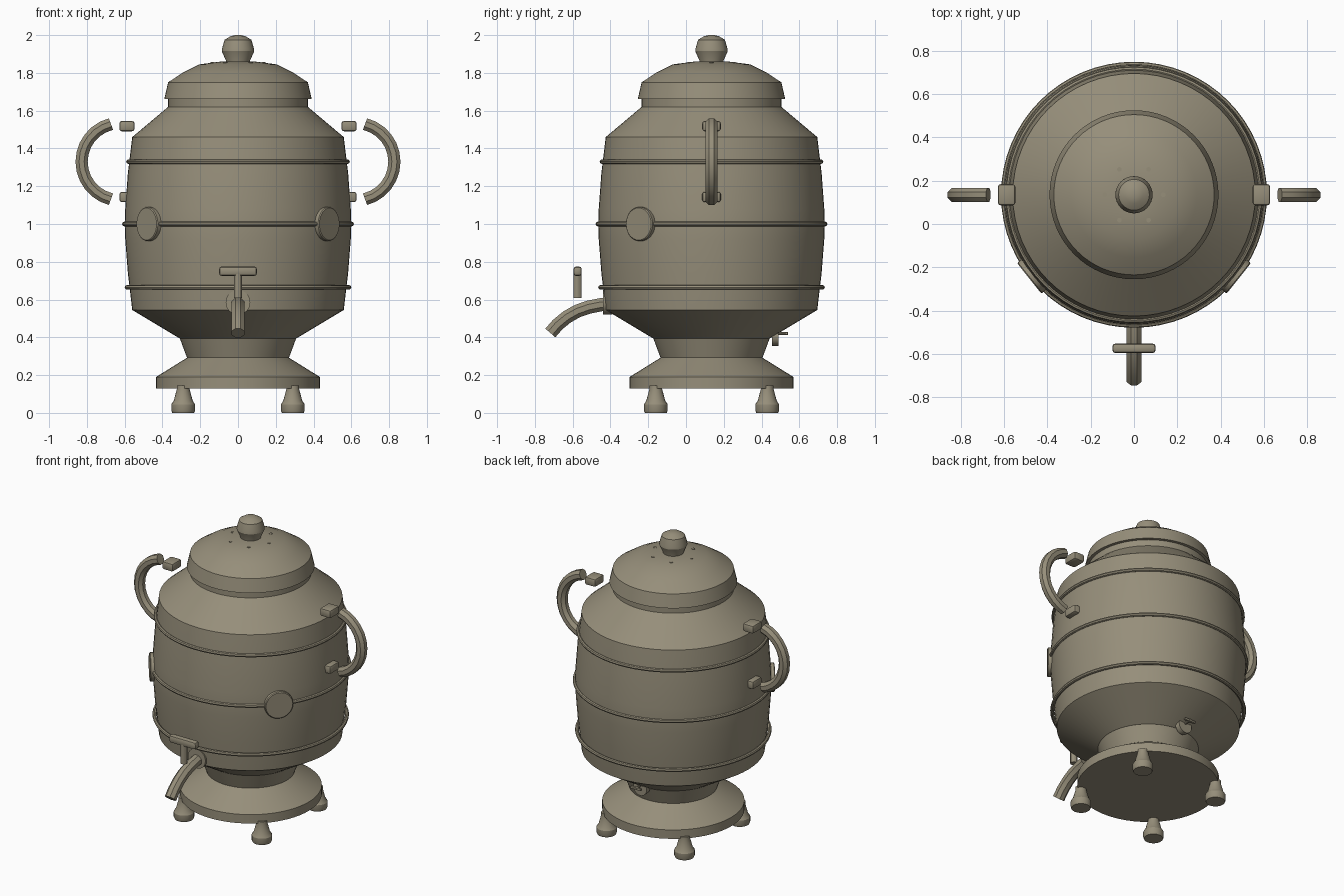
import bpy, bmesh, math
from mathutils import Vector, Matrix

if "Cube" in bpy.data.objects:
    bpy.data.objects.remove(bpy.data.objects["Cube"])

CY = 0.135  # vessel axis in y
mat = bpy.data.materials.new("aged pewter")
mat.diffuse_color = (0.305, 0.272, 0.195, 1)
mat.use_nodes = True
mat.node_tree.nodes["Principled BSDF"].inputs["Base Color"].default_value = mat.diffuse_color


def finish(name, bm, angle=30):
    bmesh.ops.recalc_face_normals(bm, faces=bm.faces)
    me = bpy.data.meshes.new(name)
    bm.to_mesh(me)
    bm.free()
    me.materials.append(mat)
    ob = bpy.data.objects.new(name, me)
    bpy.context.collection.objects.link(ob)
    bpy.ops.object.select_all(action='DESELECT')
    ob.select_set(True)
    bpy.context.view_layer.objects.active = ob
    bpy.ops.object.shade_smooth_by_angle(angle=math.radians(angle))
    return ob


def skin(bm, rings, closed=False):
    """Join rings of vertices, capping the ends unless closed."""
    n = len(rings[0])
    pairs = list(zip(rings, rings[1:])) + ([(rings[-1], rings[0])] if closed else [])
    for a, b in pairs:
        for i in range(n):
            j = (i + 1) % n
            bm.faces.new((a[i], a[j], b[j], b[i]))
    if not closed:
        bm.faces.new(rings[0])
        bm.faces.new(rings[-1])


def lathe(name, profile, loc=(0, CY, 0), n=64, rot=None, closed=False):
    """Turn (radius, height) points about z; rot re-aims the axis."""
    bm = bmesh.new()
    rings = [[bm.verts.new((r * math.cos(2 * math.pi * i / n),
                            r * math.sin(2 * math.pi * i / n), z))
              for i in range(n)] for r, z in profile]
    skin(bm, rings, closed)
    m = Matrix.Translation(loc)
    if rot is not None:
        m = m @ Vector(rot).to_track_quat('Z', 'Y').to_matrix().to_4x4()
    bm.transform(m)
    return finish(name, bm)


def tube(name, pts, radius, side, n=8):
    """Sweep a round section along a planar path; side is the plane normal."""
    bm = bmesh.new()
    pts = [Vector(p) for p in pts]
    side = Vector(side)
    rings = []
    for k, p in enumerate(pts):
        t = (pts[min(k + 1, len(pts) - 1)] - pts[max(k - 1, 0)]).normalized()
        u = t.cross(side)
        rings.append([bm.verts.new(p + radius * (math.cos(a) * u + math.sin(a) * side))
                      for a in [2 * math.pi * (i + 0.5) / n for i in range(n)]])
    skin(bm, rings)
    return finish(name, bm)


def box(name, loc, size, bevel):
    bm = bmesh.new()
    bmesh.ops.create_cube(bm, size=1)
    bm.transform(Matrix.Translation(loc) @ Matrix.Diagonal((*size, 1)))
    if bevel:
        bmesh.ops.bevel(bm, geom=bm.edges[:], offset=bevel, segments=2,
                        affect='EDGES', profile=0.5)
    return finish(name, bm)


# Pedestal and barrel-shaped vessel
lathe("pedestal", [(.434, .13), (.434, .19), (.27, .292), (.31, .40)])
lathe("vessel_body", [(.31, .395), (.56, .545), (.583, .74), (.597, .92), (.60, 1.0),
                      (.597, 1.08), (.583, 1.27), (.56, 1.46), (.37, 1.62), (.37, 1.68)])

# Lid with knob and vent studs
lathe("lid", [(.39, 1.662), (.37, 1.75), (.29, 1.803), (.205, 1.845), (.09, 1.86)])
lathe("lid_knob", [(.062, 1.85), (.064, 1.865), (.086, 1.915), (.084, 1.93),
                   (.071, 1.975), (.04, 1.994), (.015, 2.0)], n=32)
for k in range(6):
    a = k * math.pi / 3
    lathe("lid_vent", [(.011, 1.84), (.011, 1.857)],
          (.135 * math.cos(a), CY + .135 * math.sin(a), 0), n=10)

# Hoops around the body
for z, r in ((.665, .588), (1.0, .602), (1.33, .58)):
    lathe("body_hoop", [(r + .012 * math.cos(t), z + .012 * math.sin(t))
                        for t in [i * math.pi / 4 for i in range(8)]], closed=True)

# Feet
for sx in (-1, 1):
    for sy in (-1, 1):
        lathe("foot", [(.058, 0), (.063, .012), (.063, .045), (.05, .065), (.034, .125),
                       (.034, .145)], (sx * .29, CY + sy * .295, 0), n=20)

# Side handles, their lugs, and the front medallions
for s in (-1, 1):
    arc = [math.radians(-76 + 152 * i / 12) for i in range(13)]
    tube("side_handle", [(s * (.623 + .205 * math.cos(a)), CY, 1.33 + .205 * math.sin(a))
                         for a in arc], .035, (0, 1, 0))
    for z in (1.143, 1.518):
        box("handle_lug", (s * .588, CY, z), (.08, .098, .054), .012)
    d = Vector((s * .782, -.623, 0))
    lathe("medallion", [(.09, -.02), (.09, .014), (.085, .019)],
          Vector((0, CY, 1.0)) + d * .60, n=32, rot=d)

# Front tap: flange, curved spout, stem and cross handle
lathe("tap_flange", [(.065, 0), (.065, .05)], (0, -.39, .585), n=32, rot=(0, -1, 0))
tube("spout", [(0, -.40, .577), (0, -.45, .573), (0, -.515, .560), (0, -.575, .539),
               (0, -.63, .508), (0, -.68, .467), (0, -.718, .423)], .038, (1, 0, 0))
lathe("tap_stem", [(.022, .607), (.022, .74)], (0, -.574, 0), n=12)
box("tap_handle", (0, -.574, .75), (.2, .044, .05), .014)

# Small drain at the back
lathe("drain_flange", [(.05, 0), (.05, .035)], (0, .455, .405), n=24, rot=(0, 1, 0))
lathe("drain_pin", [(.008, 0), (.008, .075)], (0, .465, .42), n=10, rot=(0, 1, 0))
box("drain_bar", (0, .532, .42), (.08, .015, .014), .003)
